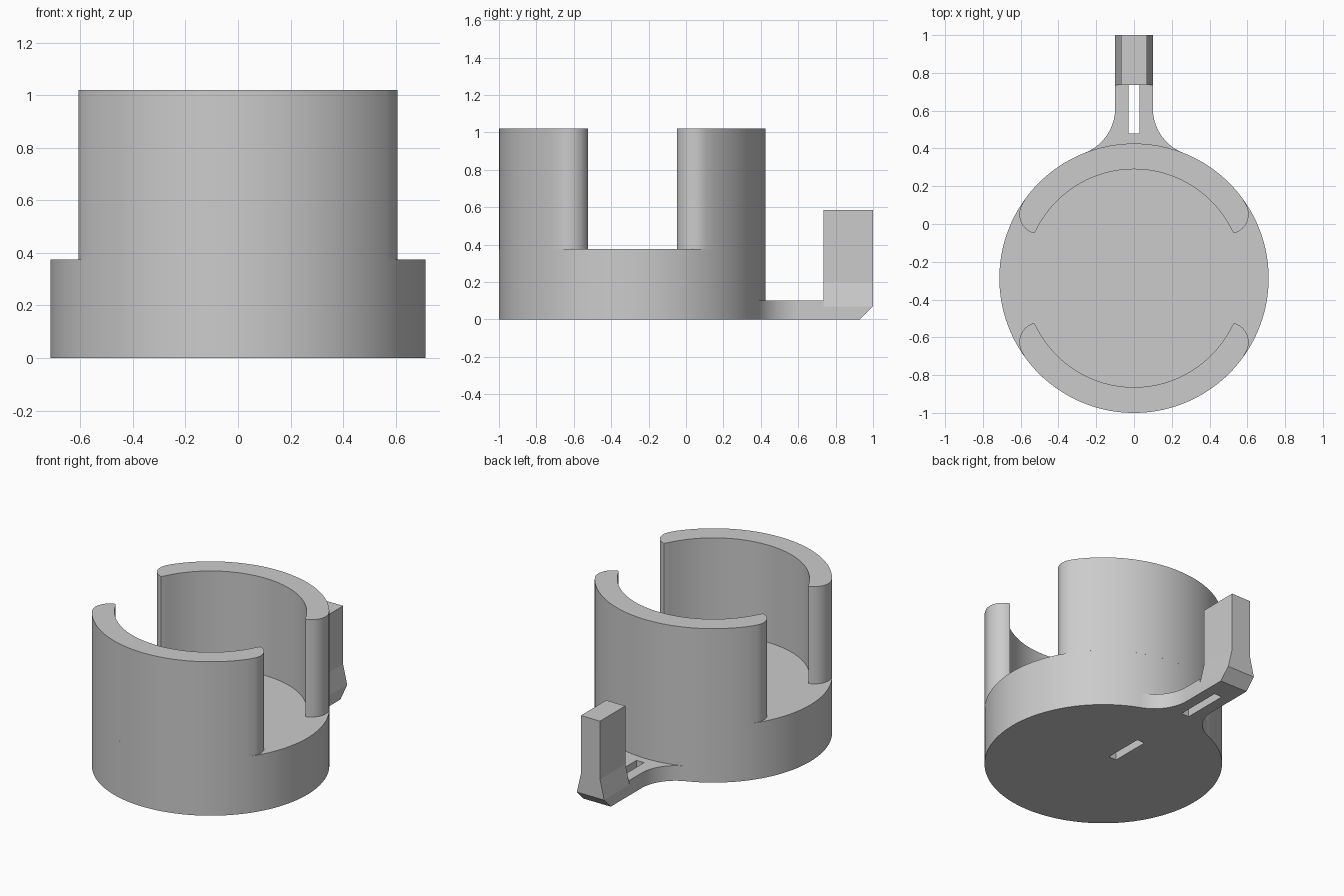
import bpy, bmesh, math

cube = bpy.data.objects.get("Cube")
if cube:
    bpy.data.objects.remove(cube, do_unlink=True)

grey = bpy.data.materials.new("plain grey")
grey.use_nodes = True
grey.diffuse_color = (0.6, 0.6, 0.6, 1)
grey.node_tree.nodes["Principled BSDF"].inputs["Base Color"].default_value = grey.diffuse_color

CY, R_OUT, R_IN = -0.287, 0.713, 0.577   # cup centre and radii
FLOOR, RIM, PLATE = 0.375, 1.02, 0.10    # heights


def arc(cx, cy, r, start, end, steps):
    angles = [math.radians(start + (end - start) * i / steps) for i in range(steps + 1)]
    return [(cx + r * math.cos(a), cy + r * math.sin(a)) for a in angles]


def loft(name, rings):
    """Join stacked outlines, given as lists of 3D points, into a closed solid."""
    bm = bmesh.new()
    loops = [[bm.verts.new(p) for p in ring] for ring in rings]
    n = len(loops[0])
    for low, high in zip(loops, loops[1:]):
        for i in range(n):
            j = (i + 1) % n
            bm.faces.new((low[i], low[j], high[j], high[i]))
    bm.faces.new(loops[0][::-1])
    bm.faces.new(loops[-1])
    bmesh.ops.recalc_face_normals(bm, faces=bm.faces[:])
    mesh = bpy.data.meshes.new(name)
    bm.to_mesh(mesh)
    bm.free()
    mesh.materials.append(grey)
    obj = bpy.data.objects.new(name, mesh)
    bpy.context.collection.objects.link(obj)
    return obj


def prism(name, outline, z0, z1):
    return loft(name, [[(x, y, z) for x, y in outline] for z in (z0, z1)])


def select(obj):
    bpy.ops.object.select_all(action='DESELECT')
    obj.select_set(True)
    bpy.context.view_layer.objects.active = obj


def cut_slot(obj, y0, y1, z1):
    """Cut a narrow slot up from the underside."""
    w = 0.028
    cutter = prism("slot_cutter", [(-w, y0), (w, y0), (w, y1), (-w, y1)], -0.1, z1)
    cutter.hide_render = True
    mod = obj.modifiers.new("slot", 'BOOLEAN')
    mod.operation, mod.solver, mod.object = 'DIFFERENCE', 'EXACT', cutter
    select(obj)
    bpy.ops.object.modifier_apply(modifier=mod.name)
    bpy.data.objects.remove(cutter, do_unlink=True)


# Solid round base with a blind slot underneath
base = prism("base", arc(0, CY, R_OUT, 0, 360, 144)[:-1], 0, FLOOR)
cut_slot(base, -0.20, 0.063, 0.10)

# Two curved walls with rounded ends, mirrored front to back
end = arc(0.502, 0.052, 0.105, -74.5, 34, 16)
outer = arc(0, CY, R_OUT, 34, 146, 56)
inner = arc(0, CY, R_IN, 156, 24, 56)
far_end = [(-x, y) for x, y in reversed(end)]
wall = end + outer[1:-1] + far_end + inner[1:-1]
back_wall = prism("back_wall", wall, FLOOR, RIM)
front_wall = prism("front_wall", [(x, 2 * CY - y) for x, y in wall], FLOOR, RIM)

# Flat tab plate, flared into the base by tangent fillets
HALF, FILLET, BLOCK_Y = 0.10, 0.252, 0.735
fx = HALF + FILLET
fy = CY + math.sqrt((R_OUT + FILLET) ** 2 - fx ** 2)
tangent = math.degrees(math.atan2(fy - CY, fx))
flare = arc(fx, fy, FILLET, 180 + tangent, 180, 20)
side = flare + [(HALF, BLOCK_Y)]
root = arc(0, CY, R_OUT, 180 - tangent, tangent, 20)
plate = prism("tab_plate", side + [(-x, y) for x, y in reversed(side)] + root[1:-1], 0, PLATE)
cut_slot(plate, 0.478, 0.80, 0.2)

# Upright block at the tab end: chamfered foot, tapered shoulders
sections = [(0, HALF, 0.93), (0.07, HALF, 1), (0.2, 0.07, 1), (0.585, 0.07, 1)]
block = loft("tab_block", [
    [(-w, BLOCK_Y, z), (w, BLOCK_Y, z), (w, y, z), (-w, y, z)] for z, w, y in sections])
cut_slot(block, 0.70, 0.785, PLATE)

for obj in (base, back_wall, front_wall, plate):
    select(obj)
    bpy.ops.object.shade_smooth_by_angle(angle=math.radians(30))
